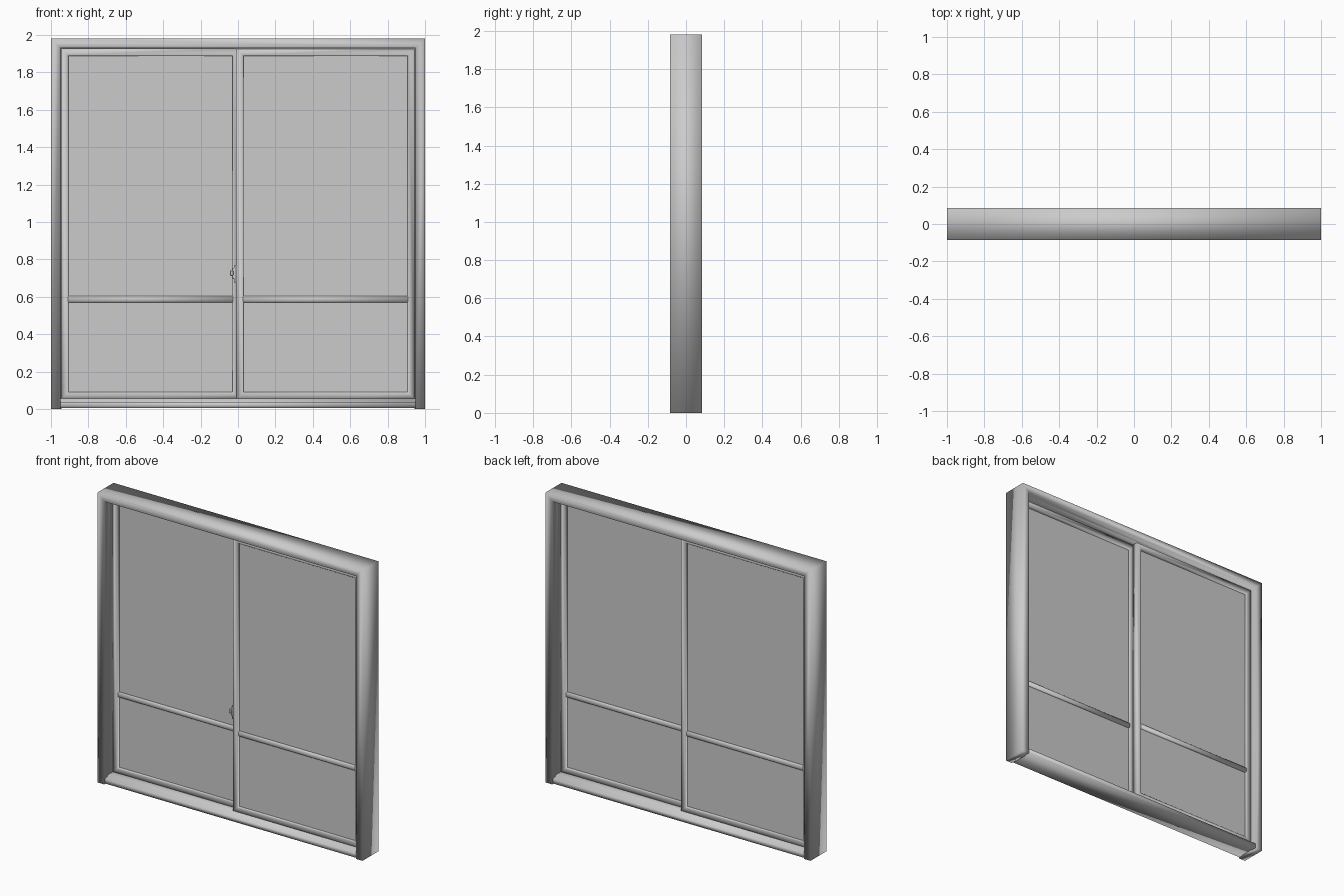
import bpy, bmesh

if "Cube" in bpy.data.objects:
    bpy.data.objects.remove(bpy.data.objects["Cube"])


def finish(name, bm, smooth=True):
    bmesh.ops.recalc_face_normals(bm, faces=bm.faces)
    for f in bm.faces:
        f.smooth = smooth
    me = bpy.data.meshes.new(name)
    bm.to_mesh(me)
    bm.free()
    ob = bpy.data.objects.new(name, me)
    bpy.context.collection.objects.link(ob)
    return ob


def skin(name, rings, closed=False, smooth=True):
    """Join matching rings of points into a solid."""
    bm = bmesh.new()
    vr = [[bm.verts.new(p) for p in r] for r in rings]
    n = len(vr[0])
    pairs = list(zip(vr, vr[1:])) + ([(vr[-1], vr[0])] if closed else [])
    for a, b in pairs:
        for i in range(n):
            j = (i + 1) % n
            bm.faces.new((a[i], a[j], b[j], b[i]))
    if not closed:
        bm.faces.new(vr[0])
        bm.faces.new(vr[-1])
    return finish(name, bm, smooth)


def bar_x(name, profile, x0, x1, smooth=True):
    """Extrude a (y, z) profile along x."""
    return skin(name, [[(x, y, z) for y, z in profile] for x in (x0, x1)], smooth=smooth)


def box(name, x0, x1, y0, y1, z0, z1, bevel=0.0):
    ob = bar_x(name, [(y0, z0), (y1, z0), (y1, z1), (y0, z1)], x0, x1, bevel > 0)
    if bevel:
        m = ob.modifiers.new("soft_edges", "BEVEL")
        m.width = bevel
        m.segments = 3
    return ob


# Outer frame: mitred jambs and head, profile is (inset, y) with a central stop
prof = [(0, -.085), (.05, -.085), (.05, -.046), (.055, -.046),
        (.055, .046), (.05, .046), (.05, .085), (0, .085)]
skin("outer_frame", [
    [(-1 + i, y, 0) for i, y in prof],
    [(-1 + i, y, 1.98 - i) for i, y in prof],
    [(1 - i, y, 1.98 - i) for i, y in prof],
    [(1 - i, y, 0) for i, y in prof]])

# Sill: stepped section running between the jambs
bar_x("sill", [(-.08, .005), (.08, .005), (.08, .036), (.05, .042), (.046, .055),
               (-.046, .055), (-.05, .042), (-.08, .036)], -.95, .95)


def sash(side, x0, x1, yc):
    z0, z1, w, d, c = .05, 1.927, .04, .019, .005
    # Closed mitred surround with a small chamfer toward the glass
    p = [(0, -d), (w - c, -d), (w, -d + c), (w, d - c), (w - c, d), (0, d)]
    skin(side + "_sash_surround", [
        [(x0 + i, yc + y, z0 + i) for i, y in p],
        [(x1 - i, yc + y, z0 + i) for i, y in p],
        [(x1 - i, yc + y, z1 - i) for i, y in p],
        [(x0 + i, yc + y, z1 - i) for i, y in p]], closed=True)
    # Horizontal glazing bar
    bar_x(side + "_glazing_bar", [(yc - .016, .575), (yc - .016, .6), (yc - .01, .605),
          (yc + .01, .605), (yc + .016, .6), (yc + .016, .575),
          (yc + .01, .57), (yc - .01, .57)], x0 + w - .003, x1 - w + .003)
    box(side + "_glass", x0 + w - .005, x1 - w + .005, yc - .004, yc + .004,
        z0 + w - .005, z1 - w + .005)


# Two sliding sashes, one behind the other, overlapping in the middle
sash("left", -.947, .01, .021)
sash("right", -.01, .947, -.021)

# Latch on the edge of the front sash
box("latch_plate", -.022, -.009, -.034, -.004, .675, .77, .003)
box("latch_body", -.032, -.012, -.032, -.006, .695, .755, .004)
box("latch_lever", -.042, -.025, -.040, -.016, .712, .74, .005)
